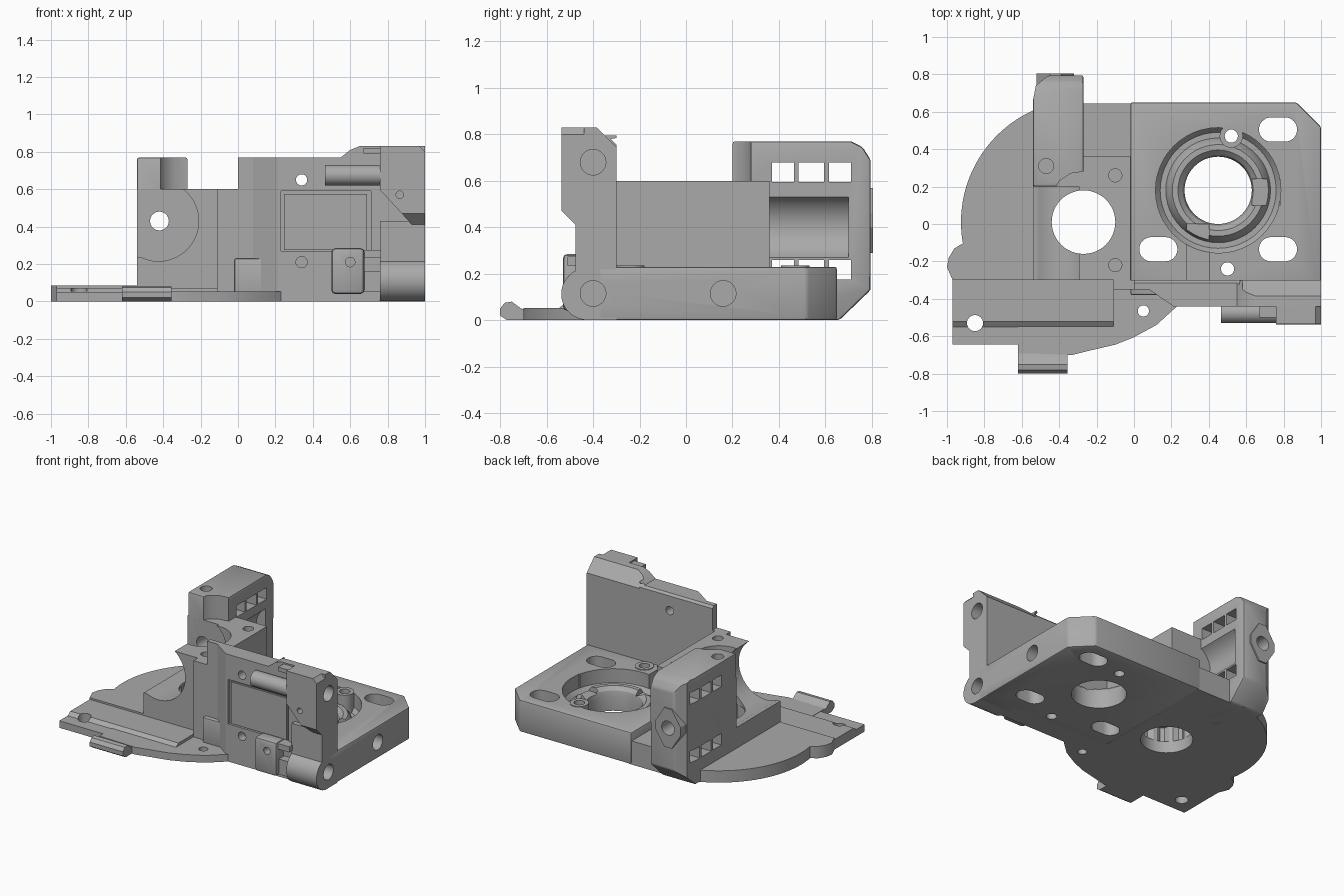
import bpy, bmesh
from math import sin, cos, pi, radians
from mathutils import Vector

cube = bpy.data.objects.get("Cube")
if cube:
    bpy.data.objects.remove(cube, do_unlink=True)

grey = bpy.data.materials.new("plain grey")
grey.use_nodes = True
grey.diffuse_color = (0.4, 0.4, 0.4, 1)
grey.node_tree.nodes["Principled BSDF"].inputs["Base Color"].default_value = (0.4, 0.4, 0.4, 1)


def finish(name, bm):
    bmesh.ops.recalc_face_normals(bm, faces=bm.faces)
    mesh = bpy.data.meshes.new(name)
    bm.to_mesh(mesh)
    bm.free()
    mesh.materials.append(grey)
    ob = bpy.data.objects.new(name, mesh)
    bpy.context.collection.objects.link(ob)
    return ob


def prism(name, pts, axis, lo, hi):
    """Extrude a flat outline along an axis."""
    place = {"x": lambda a, b, t: (t, a, b),
             "y": lambda a, b, t: (a, t, b),
             "z": lambda a, b, t: (a, b, t)}[axis]
    bm = bmesh.new()
    face = bm.faces.new([bm.verts.new(place(a, b, lo)) for a, b in pts])
    top = bmesh.ops.extrude_face_region(bm, geom=[face])["geom"]
    verts = [v for v in top if isinstance(v, bmesh.types.BMVert)]
    bmesh.ops.translate(bm, verts=verts, vec=Vector(place(0, 0, hi - lo)))
    return finish(name, bm)


def arc(a, b, r, start=0, end=352.5, n=48):
    angles = [radians(start + (end - start) * i / (n - 1)) for i in range(n)]
    return [(a + r * cos(t), b + r * sin(t)) for t in angles]


def rod(name, a, b, r, axis, lo, hi):
    return prism(name, arc(a, b, r), axis, lo, hi)


def box(name, x0, x1, y0, y1, z0, z1):
    return prism(name, [(x0, y0), (x1, y0), (x1, y1), (x0, y1)], "z", z0, z1)


def pill(a, b, half, r):
    return arc(a + half, b, r, -90, 90, 16) + arc(a - half, b, r, 90, 270, 16)


def lathe(name, x, y, profile):
    bm = bmesh.new()
    rings = [[bm.verts.new((px, py, z)) for px, py in arc(x, y, r)] for r, z in profile]
    for low, high in zip(rings, rings[1:]):
        for i in range(len(low)):
            j = (i + 1) % len(low)
            bm.faces.new((low[i], low[j], high[j], high[i]))
    bm.faces.new(rings[0])
    bm.faces.new(rings[-1])
    return finish(name, bm)


def cut(target, *cutters):
    for c in cutters:
        mod = target.modifiers.new("cut", "BOOLEAN")
        mod.operation, mod.solver, mod.object = "DIFFERENCE", "EXACT", c
        with bpy.context.temp_override(object=target, active_object=target):
            bpy.ops.object.modifier_apply(modifier=mod.name)
        bpy.data.objects.remove(c, do_unlink=True)


def bevel(ob, width, segments=2):
    mod = ob.modifiers.new("bevel", "BEVEL")
    mod.width, mod.segments, mod.limit_method = width, segments, "ANGLE"
    with bpy.context.temp_override(object=ob, active_object=ob):
        bpy.ops.object.modifier_apply(modifier=mod.name)


# Right-hand base with flared bore, slots and wire channel
base = prism("base_plate", [(-0.02, -0.38), (1, -0.38), (1, 0.52), (0.87, 0.65), (-0.02, 0.65)], "z", 0, 0.23)
bevel(base, 0.012)
cut(base, lathe("bore", 0.45, 0.18, [
    (0.18, -0.1), (0.18, 0.1), (0.19, 0.14), (0.215, 0.165), (0.245, 0.165), (0.265, 0.14),
    (0.28, 0.1), (0.31, 0.1), (0.335, 0.13), (0.335, 0.3)]))
for x, y in [(0.77, 0.505), (0.77, -0.135), (0.13, -0.135)]:
    cut(base, prism("slot", pill(x, y, 0.037, 0.065), "z", -0.1, 0.4))
cut(base, box("channel", 0.28, 0.4, -0.3, 0.0, 0.13, 0.4),
    box("notch", 0.63, 0.78, 0.1, 0.24, 0.13, 0.4))
for y in (-0.4, 0.16):
    cut(base, rod("side_hole", y, 0.115, 0.055, "x", 0.9, 1.1))
for x, y in [(0.52, 0.47), (0.5, -0.24)]:
    cut(base, rod("screw", x, y, 0.035, "z", -0.1, 0.4))
    boss = rod("screw_boss", x, y, 0.062, "z", 0.08, 0.235)
    cut(boss, rod("screw", x, y, 0.035, "z", 0, 0.4))

# Front wall with shallow panel
wall = prism("front_wall", [(0, -0.3), (0, -0.35), (0.08, -0.35), (0.21, -0.44), (1, -0.44), (1, -0.3)], "z", 0, 0.83)
cut(wall, prism("top_step", [(-0.1, 0.77), (0.55, 0.77), (0.6, 0.81), (0.65, 0.83), (0.65, 1), (-0.1, 1)], "y", -1, 0),
    prism("back_chamfer", [(-0.39, 0.835), (-0.29, 0.735), (-0.2, 0.9), (-0.39, 0.9)], "x", 0.58, 1.1),
    prism("edge_chamfer", [(-0.325, 0.78), (-0.29, 0.745), (-0.2, 0.8)], "x", -0.1, 0.58),
    box("panel", 0.23, 0.71, -0.5, -0.42, 0.27, 0.59),
    rod("through_hole", 0.34, 0.65, 0.03, "y", -0.6, -0.2),
    rod("blind_hole", 0.34, 0.21, 0.03, "y", -0.6, -0.38),
    rod("upper_hole", -0.4, 0.68, 0.055, "x", 0.9, 1.1),
    rod("lower_hole", -0.4, 0.115, 0.055, "x", 0.9, 1.1))
panel = box("panel_plate", 0.245, 0.69, -0.432, -0.40, 0.275, 0.575)

# Corner block, spine and hinge barrel on the wall
corner = prism("corner_block", [(-0.535, 0.83), (-0.39, 0.83), (-0.39, 0.41), (-0.475, 0.41), (-0.535, 0.47)], "x", 0.76, 1)
cut(corner, prism("slant", [(0.7, 0.66), (0.94, 0.4), (0.7, 0.3)], "y", -1, -0.44),
    prism("rounding", [(0.96, 0.84), (1.01, 0.84), (1.01, 0.79)], "y", -1, 0),
    prism("back_chamfer", [(-0.39, 0.835), (-0.29, 0.735), (-0.2, 0.9), (-0.39, 0.9)], "x", 0.5, 1.1),
    rod("upper_hole", -0.4, 0.68, 0.055, "x", 0.9, 1.1),
    rod("pin_hole", 0.865, 0.57, 0.02, "y", -0.6, -0.48))
spine = box("corner_spine", 0.76, 1, -0.475, -0.42, 0.1, 0.43)
barrel = rod("hinge_barrel", -0.41, 0.113, 0.113, "x", 0.76, 1)
toe = prism("barrel_front", arc(-0.425, 0.113, 0.112, 90, 270, 24), "x", 0.76, 1)
for ob in (spine, barrel, toe):
    cut(ob, rod("lower_hole", -0.4, 0.115, 0.055, "x", 0.9, 1.1))

# Clip pieces on the wall face
clip = box("lower_clip", 0.5, 0.675, -0.53, -0.43, 0.04, 0.285)
bevel(clip, 0.02)
cut(clip, rod("clip_hole", 0.6, 0.21, 0.025, "y", -0.6, -0.45))
box("lower_clip_bridge", 0.67, 0.765, -0.5, -0.43, 0.05, 0.16)
box("lower_clip_top", 0.67, 0.765, -0.51, -0.43, 0.235, 0.275)
rod("upper_pin", -0.475, 0.675, 0.055, "x", 0.465, 0.765)
box("upper_clip_top", 0.67, 0.765, -0.5, -0.43, 0.79, 0.82)

# Centre block with horizontal scoop and toothed vertical bore
block = prism("centre_block", [(-0.54, -0.3), (-0.11, -0.3), (-0.11, -0.35), (0.01, -0.35), (0.01, -0.3),
                               (-0.02, -0.3), (-0.02, 0.36), (-0.54, 0.36)], "z", 0, 0.6)
teeth = [(-0.27 + r * cos(t), 0.01 + r * sin(t))
         for i in range(40) for r, t in [((0.17, 0.195)[i // 2 % 2], 2 * pi * i / 40)]]
cut(block, rod("scoop", -0.425, 0.43, 0.215, "y", -0.5, 0.2),
    box("scoop_opening", -0.7, -0.425, -0.5, 0.2, 0.235, 0.8),
    rod("vertical_bore", -0.27, 0.01, 0.17, "z", -0.1, 0.8),
    prism("toothed_ring", teeth, "z", 0.06, 0.2),
    rod("axle_hole", -0.42, 0.43, 0.05, "y", 0, 0.9))
for y in (-0.22, 0.26):
    cut(block, rod("screw", -0.1, y, 0.035, "z", 0.45, 0.7))

# Rear tower with windows either side of a hollow flank
tower = prism("rear_tower", [(0.2, 0.05), (0.2, 0.77), (0.71, 0.77), (0.76, 0.745), (0.795, 0.69),
                             (0.795, 0.13), (0.66, 0), (0.3, 0)], "x", -0.54, -0.27)
bevel(tower, 0.012)
cut(tower, prism("front_corner", [(-0.42, 0.19), (-0.4, 0.23), (-0.34, 0.27), (-0.2, 0.29), (-0.2, 0.19)], "z", 0.6, 1),
    prism("rear_corner", [(-0.6, 0.66), (-0.54, 0.66), (-0.525, 0.74), (-0.47, 0.785), (-0.42, 0.81), (-0.6, 0.85)], "z", -0.1, 1),
    rod("flank_hollow", -0.195, 0.4, 0.15, "y", 0.36, 0.7),
    rod("axle_hole", -0.42, 0.43, 0.05, "y", 0, 0.9),
    rod("top_screw", -0.47, 0.31, 0.04, "z", 0.6, 0.9))
for z in (0.595, 0.175):
    for y0, y1 in [(0.37, 0.465), (0.485, 0.595), (0.615, 0.71)]:
        cut(tower, box("window", -0.7, -0.1, y0, y1, z, z + 0.083))
boss = prism("rear_diamond_boss", [(-0.52, 0.4), (-0.45, 0.29), (-0.39, 0.29), (-0.32, 0.4),
                                   (-0.32, 0.46), (-0.39, 0.57), (-0.45, 0.57), (-0.52, 0.46)], "y", 0.74, 0.805)
cut(boss, rod("axle_hole", -0.42, 0.43, 0.05, "y", 0, 0.9))
box("rear_shelf", -0.3, 0, 0.3, 0.645, 0, 0.17)

# Thin round skirt, rail strip, apron and tab
skirt = prism("round_skirt", arc(-0.27, 0.01, 0.655, 100, 190, 32) + [
    (-0.96, -0.13), (-0.99, -0.18), (-1, -0.23), (-0.97, -0.3), (-0.01, -0.3), (-0.01, 0.5)], "z", 0, 0.085)
cut(skirt, rod("vertical_bore", -0.27, 0.01, 0.17, "z", -0.1, 0.8))
rail = prism("rail_strip", [(-0.29, 0), (-0.29, 0.072), (-0.52, 0.072), (-0.55, 0.05),
                            (-0.645, 0.05), (-0.645, 0)], "x", -0.97, -0.11)
cut(rail, rod("rail_hole", -0.85, -0.53, 0.043, "z", -0.1, 0.2))
apron = prism("front_apron", [(-0.62, -0.69), (-0.33, -0.7), (-0.25, -0.68), (-0.1, -0.645), (0, -0.605),
                              (0.12, -0.54), (0.23, -0.44), (0.23, -0.33), (-0.62, -0.33)], "z", 0, 0.052)
cut(apron, rod("apron_hole", 0.05, -0.465, 0.03, "z", -0.1, 0.2))
prism("front_tab", [(-0.68, 0), (-0.68, 0.045), (-0.71, 0.05), (-0.75, 0.08), (-0.78, 0.075),
                    (-0.8, 0.05), (-0.8, 0.02), (-0.77, 0)], "x", -0.62, -0.355)

# Smooth the curved walls, keep edges crisp
bpy.ops.object.select_all(action="DESELECT")
for ob in bpy.context.scene.objects:
    if ob.type == "MESH":
        ob.select_set(True)
        bpy.context.view_layer.objects.active = ob
bpy.ops.object.shade_smooth_by_angle(angle=radians(30))
